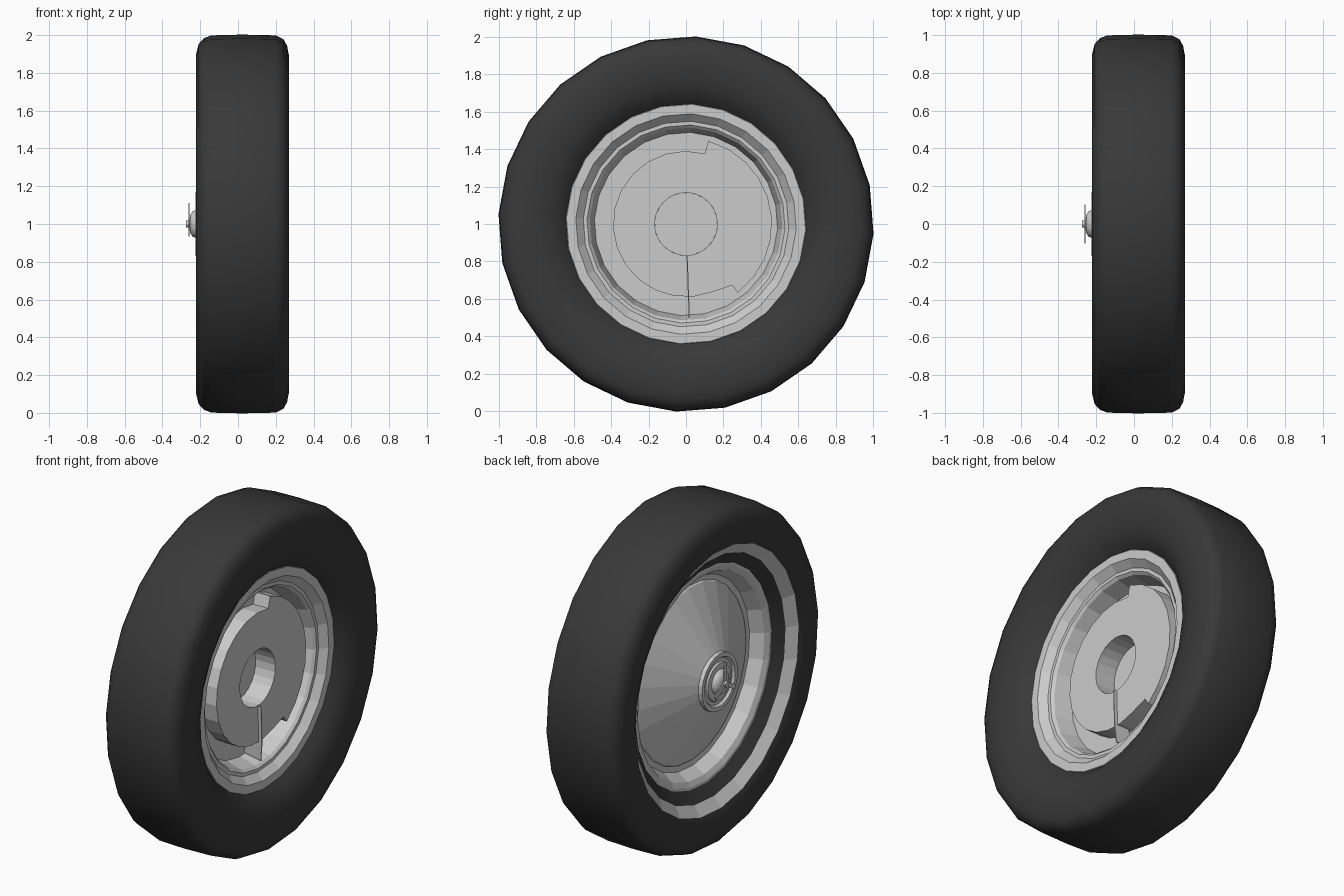
import bpy, bmesh
from math import sin, cos, radians, pi

if "Cube" in bpy.data.objects:
    bpy.data.objects.remove(bpy.data.objects["Cube"])

SEG, PHASE = 24, radians(-3)
rubber = bpy.data.materials.new("rubber")
rubber.diffuse_color = (0.04, 0.04, 0.04, 1)
rubber.use_nodes = True
rubber.node_tree.nodes["Principled BSDF"].inputs["Base Color"].default_value = rubber.diffuse_color


def finish(bm, name, smooth=None, mat=None):
    bmesh.ops.remove_doubles(bm, verts=bm.verts, dist=1e-5)
    bmesh.ops.recalc_face_normals(bm, faces=bm.faces)
    me = bpy.data.meshes.new(name)
    bm.to_mesh(me)
    bm.free()
    ob = bpy.data.objects.new(name, me)
    bpy.context.collection.objects.link(ob)
    if mat:
        me.materials.append(mat)
    if smooth:
        bpy.ops.object.select_all(action='DESELECT')
        ob.select_set(True)
        bpy.context.view_layer.objects.active = ob
        bpy.ops.object.shade_smooth_by_angle(angle=radians(smooth))
    return ob


def pt(x, r, a):
    return (x, r * cos(a), 1 + r * sin(a))


def lathe(name, profile, seg=SEG, **kw):
    """Revolve (x, radius) points around the axle."""
    bm = bmesh.new()
    rings = [[bm.verts.new(pt(x, r, PHASE + 2 * pi * i / seg)) for i in range(seg)]
             for x, r in profile]
    for a, b in zip(rings, rings[1:]):
        for i in range(seg):
            j = (i + 1) % seg
            bm.faces.new((a[i], a[j], b[j], b[i]))
    return finish(bm, name, **kw)


def fin(name, angle, outline, width):
    """Radial plate: (x, radius) outline given a thickness around the axle."""
    bm = bmesh.new()
    a = radians(angle)
    sides = []
    for s in (-width / 2, width / 2):
        sides.append([bm.verts.new((x, r * cos(a) - s * sin(a), 1 + r * sin(a) + s * cos(a)))
                      for x, r in outline])
    n = len(outline)
    bm.faces.new(sides[0])
    bm.faces.new(sides[1])
    for i in range(n):
        j = (i + 1) % n
        bm.faces.new((sides[0][i], sides[0][j], sides[1][j], sides[1][i]))
    return finish(bm, name)


# Tyre: tread, rounded shoulders, sidewalls rolling in to the rim
lathe("tyre", [(-0.205, 0.775), (-0.22, 0.81), (-0.222, 0.90), (-0.208, 0.955), (-0.18, 0.985),
               (-0.14, 1.0), (0.02, 1.004), (0.20, 1.0), (0.24, 0.98), (0.26, 0.945),
               (0.27, 0.89), (0.27, 0.81), (0.255, 0.74), (0.225, 0.68), (0.185, 0.64)],
      smooth=50, mat=rubber)
# Pale sidewall band and the dark bead inside it
lathe("sidewall_band", [(-0.205, 0.775), (-0.16, 0.715)])
lathe("tyre_bead", [(-0.16, 0.715), (-0.115, 0.645)], smooth=50, mat=rubber)

# Rim, outer face (-x) and inner face (+x)
lathe("outer_rim", [(-0.115, 0.645), (-0.115, 0.63), (-0.10, 0.60), (-0.03, 0.56), (-0.02, 0.50)])
lathe("inner_rim", [(0.185, 0.645), (0.19, 0.64), (0.19, 0.59), (0.15, 0.55), (0.15, 0.53),
                    (0.135, 0.515), (0.03, 0.49), (0.03, 0.30)])

# Cone-shaped wheel cover and its hub cap
lathe("wheel_cover", [(-0.02, 0.53), (-0.035, 0.52), (-0.20, 0.17)])
lathe("hub_flange", [(-0.19, 0.17), (-0.225, 0.17), (-0.225, 0.145), (-0.212, 0.135),
                     (-0.212, 0.115), (-0.222, 0.11), (-0.222, 0.0)])
lathe("hub_cap", [(-0.22, 0.075), (-0.24, 0.068), (-0.255, 0.045), (-0.257, 0.0)], smooth=40)
lathe("hub_tip", [(-0.25, 0.018), (-0.275, 0.018), (-0.275, 0.0)], seg=12)
for k in range(3):
    fin("spinner_blade", 90 + 120 * k,
        [(-0.257, 0.0), (-0.257, 0.11), (-0.263, 0.11), (-0.263, 0.0)], 0.028)

# Stepped back plate: wide on the +y side, narrow on the -y side, with an axle hole
steps = (-53, 75)
wide = [radians(steps[0] + (steps[1] - steps[0]) * i / 9) for i in range(10)]
narrow = [radians(steps[1] + (232 * i / 15)) for i in range(1, 15)]
loop = ([(wide[0], 0.41)] + [(a, 0.46) for a in wide] + [(wide[-1], 0.39)]
        + [(a, 0.39) for a in narrow])
bm = bmesh.new()
rings = []
for x, inner in ((0.03, False), (0.13, False), (0.13, True), (0.0, True)):
    rings.append([bm.verts.new(pt(x, 0.168 if inner else r, a)) for a, r in loop])
for p, q in zip(rings, rings[1:]):
    for i in range(len(loop)):
        j = (i + 1) % len(loop)
        bm.faces.new((p[i], p[j], q[j], q[i]))
finish(bm, "back_plate")
lathe("axle_hole_floor", [(0.0, 0.168), (0.0, 0.0)])
# Thin radial fin crossing the channel around the plate
fin("plate_fin", -88, [(0.10, 0.17), (0.15, 0.17), (0.15, 0.40), (0.14, 0.50), (0.03, 0.48)], 0.006)
